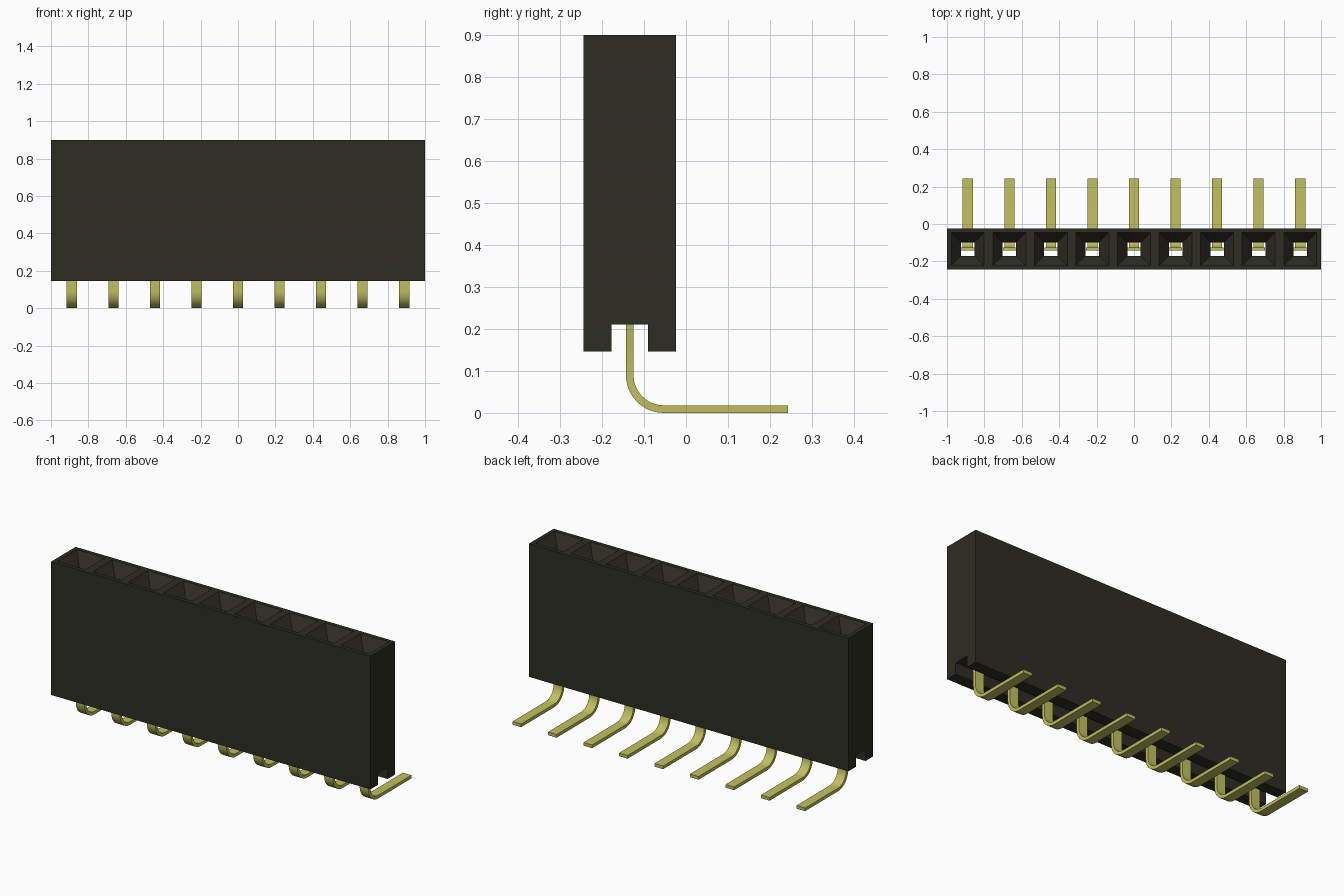
import bpy, bmesh, math

if "Cube" in bpy.data.objects:
    bpy.data.objects.remove(bpy.data.objects["Cube"], do_unlink=True)

COUNT, PITCH, MID_Y = 9, 2 / 9, -0.134
XS = [(i - (COUNT - 1) / 2) * PITCH for i in range(COUNT)]


def material(name, rgb):
    m = bpy.data.materials.new(name)
    m.use_nodes = True
    m.diffuse_color = (*rgb, 1)
    m.node_tree.nodes["Principled BSDF"].inputs["Base Color"].default_value = (*rgb, 1)
    return m


def finish(bm, name, mat=None):
    bmesh.ops.recalc_face_normals(bm, faces=bm.faces)
    me = bpy.data.meshes.new(name)
    bm.to_mesh(me)
    bm.free()
    ob = bpy.data.objects.new(name, me)
    bpy.context.collection.objects.link(ob)
    if mat:
        me.materials.append(mat)
    return ob


def select(ob):
    bpy.ops.object.select_all(action='DESELECT')
    ob.select_set(True)
    bpy.context.view_layer.objects.active = ob


def loft(bm, rings):
    """Join successive point rings into a closed solid."""
    loops = [[bm.verts.new(p) for p in ring] for ring in rings]
    for a, b in zip(loops, loops[1:]):
        n = len(a)
        for i in range(n):
            bm.faces.new((a[i], a[(i + 1) % n], b[(i + 1) % n], b[i]))
    bm.faces.new(loops[0])
    bm.faces.new(loops[-1])


black = material("black plastic", (0.027, 0.026, 0.017))
gold = material("gold plating", (0.54, 0.53, 0.11))

# Housing: end profile with a slot along the underside
half, slot, low, roof, top = 0.11, 0.044, 0.146, 0.211, 0.9
profile = [(-half, low), (-slot, low), (-slot, roof), (slot, roof),
           (slot, low), (half, low), (half, top), (-half, top)]
bm = bmesh.new()
loft(bm, [[(x, MID_Y + y, z) for y, z in profile] for x in (-1, 1)])
housing = finish(bm, "housing", black)

# Socket openings: square shaft with a flared mouth
bm = bmesh.new()
for x in XS:
    loft(bm, [[(x + sx * r, MID_Y + sy * r, z)
               for sx, sy in ((-1, -1), (1, -1), (1, 1), (-1, 1))]
              for z, r in ((0.18, 0.036), (0.83, 0.036), (top, 0.088), (0.95, 0.088))])
cutter = finish(bm, "socket_cutter")
cutter.hide_render = True
cut = housing.modifiers.new("sockets", 'BOOLEAN')
cut.object = cutter
cut.operation = 'DIFFERENCE'
cut.solver = 'EXACT'
select(housing)
bpy.ops.object.modifier_apply(modifier=cut.name)
bpy.data.objects.remove(cutter, do_unlink=True)

# Contact pins: wide blade, tapered neck, rounded bend and flat tail
thick, outer, front, tail = 0.018, 0.09, -0.143, 0.243
narrow, wide = 0.027, 0.035
for n, x in enumerate(XS):
    sections = [(front, z, front + thick, z, w) for z, w in
                ((0.45, wide), (0.19, wide), (0.165, narrow))]
    for k in range(13):
        a = math.pi / 2 * k / 12
        c, s = math.cos(a), math.sin(a)
        inner = outer - thick
        sections.append((front + outer - outer * c, outer - outer * s,
                         front + outer - inner * c, outer - inner * s, narrow))
    sections.append((tail, 0, tail, thick, narrow))
    bm = bmesh.new()
    loft(bm, [[(x - w, y0, z0), (x + w, y0, z0), (x + w, y1, z1), (x - w, y1, z1)]
              for y0, z0, y1, z1, w in sections])
    pin = finish(bm, f"contact_pin_{n + 1}", gold)
    select(pin)
    bpy.ops.object.shade_smooth_by_angle(angle=math.radians(30))
